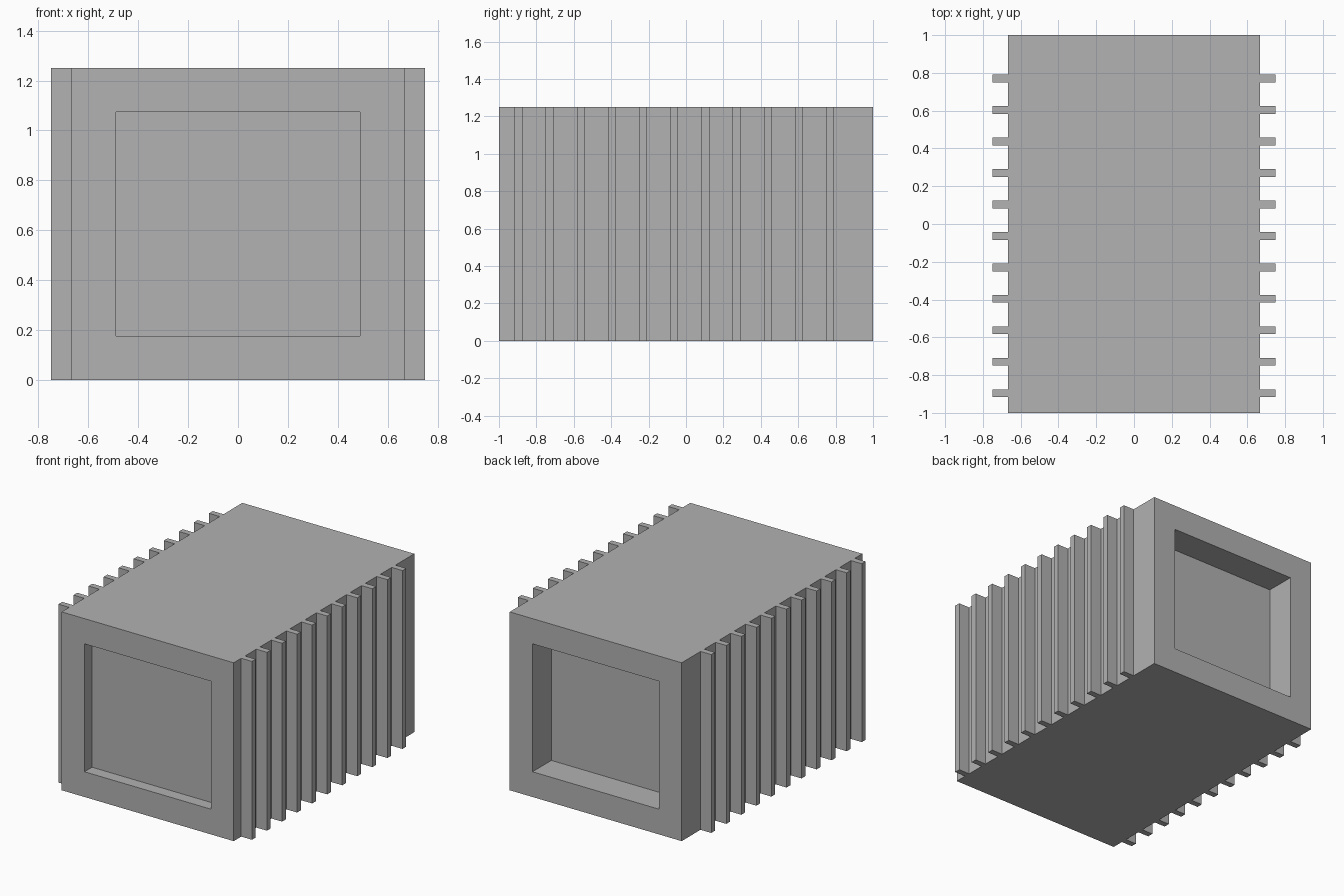
import bpy
import bmesh
from mathutils import Matrix, Vector

cube = bpy.data.objects.get("Cube")
if cube:
    bpy.data.objects.remove(cube, do_unlink=True)

WIDTH, LENGTH, HEIGHT = 4 / 3, 2.0, 1.25
FIN_DEPTH, FIN_THICK, FIN_PITCH, FIN_COUNT = 1 / 12, 1 / 24, 1 / 6, 11
FIRST_FIN_Y = -0.896
FRAME = 0.25
FRONT_RECESS, BACK_RECESS = 1 / 12, 5 / 24

grey = bpy.data.materials.new("plain_grey")
grey.use_nodes = True
colour = (0.445, 0.445, 0.445, 1)
grey.diffuse_color = colour
grey.node_tree.nodes["Principled BSDF"].inputs["Base Color"].default_value = colour


def box(bm, size, centre):
    matrix = Matrix.Translation(centre) @ Matrix.Diagonal((*size, 1))
    bmesh.ops.create_cube(bm, size=1, matrix=matrix)


def add_object(name, bm):
    mesh = bpy.data.meshes.new(name)
    bm.normal_update()
    bm.to_mesh(mesh)
    bm.free()
    mesh.materials.append(grey)
    obj = bpy.data.objects.new(name, mesh)
    bpy.context.collection.objects.link(obj)
    return obj


# Housing block with a framed recess at each end
bm = bmesh.new()
box(bm, (WIDTH, LENGTH, HEIGHT), (0, 0, HEIGHT / 2))
bm.normal_update()
for side, depth in ((-1, FRONT_RECESS), (1, BACK_RECESS)):
    panel = next(f for f in bm.faces if f.normal.y * side > 0.9)
    bmesh.ops.inset_individual(bm, faces=[panel], thickness=FRAME)
    floor = bmesh.ops.extrude_discrete_faces(bm, faces=[panel])["faces"][0]
    bmesh.ops.translate(bm, verts=floor.verts, vec=Vector((0, -side * depth, 0)))
add_object("housing", bm)

# Upright cooling fins, repeated along the length and mirrored to the other side
bm = bmesh.new()
box(bm, (FIN_DEPTH, FIN_THICK, HEIGHT),
    ((WIDTH + FIN_DEPTH) / 2, FIRST_FIN_Y, HEIGHT / 2))
fins = add_object("cooling_fins", bm)
array = fins.modifiers.new("fin_row", "ARRAY")
array.count = FIN_COUNT
array.use_relative_offset = False
array.use_constant_offset = True
array.constant_offset_displace = (0, FIN_PITCH, 0)
mirror = fins.modifiers.new("both_sides", "MIRROR")
mirror.use_axis = (True, False, False)
